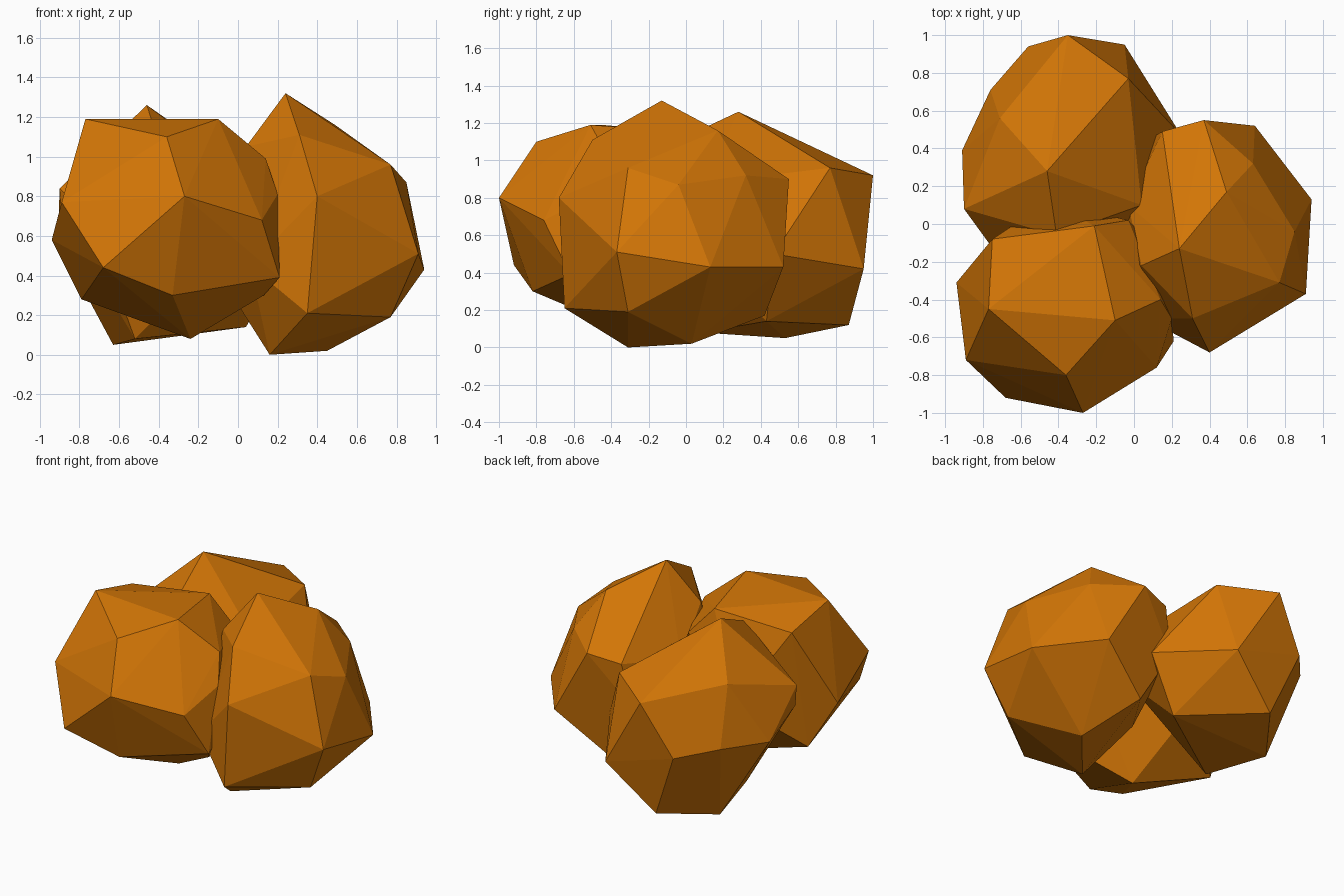
import bpy, bmesh
from mathutils import Vector

ORANGE = bpy.data.materials.new("burnt orange")
ORANGE.diffuse_color = (0.65, 0.18, 0.002, 1)


def lump(name, corners):
    """Faceted boulder: a convex skin stretched over its main corners."""
    bm = bmesh.new()
    for c in corners:
        bm.verts.new(Vector(c))
    res = bmesh.ops.convex_hull(bm, input=bm.verts)
    inner = [g for g in res["geom_interior"] if isinstance(g, bmesh.types.BMVert)]
    bmesh.ops.delete(bm, geom=inner, context='VERTS')
    # merge nearly flat neighbours into larger facets
    bmesh.ops.dissolve_limit(bm, angle_limit=0.05, verts=bm.verts, edges=bm.edges)
    bmesh.ops.recalc_face_normals(bm, faces=bm.faces)
    me = bpy.data.meshes.new(name)
    bm.to_mesh(me)
    bm.free()
    me.materials.append(ORANGE)
    ob = bpy.data.objects.new(name, me)
    bpy.context.collection.objects.link(ob)
    return ob


# front left lump
lump("front_lump", [
    (-.77, -.45, 1.19), (-.10, -.51, 1.19), (-.36, -.80, 1.10),
    (-.27, -1.0, .80), (.12, -.76, .68), (.14, -.40, .99),
    (.20, -.50, .81), (.21, -.62, .39), (.13, -.50, .30),
    (-.33, -.82, .30), (-.68, -.92, .44), (-.89, -.72, .77),
    (-.94, -.31, .58), (-.79, -.20, .28), (-.24, -.30, .08),
    (-.75, -.08, 1.10), (-.21, -.01, 1.15), (-.03, .02, .95),
    (-.45, .12, .60), (.17, -.20, .60),
])

# back left lump
lump("back_lump", [
    (-.46, .28, 1.26), (-.41, -.06, 1.10), (-.71, .56, .98),
    (-.35, 1.0, .92), (-.03, .77, .96), (-.05, .95, .42),
    (-.38, .87, .12), (-.63, .53, .05), (.04, .43, .14),
    (-.91, .39, .57), (-.90, .08, .84), (-.89, .08, .70),
    (-.76, .71, .60), (-.56, .94, .57), (.25, .47, .50),
    (.04, .10, .88), (-.74, -.14, .68), (-.52, .08, .08),
    (0, -.05, .60),
])

# right lump
lump("right_lump", [
    (.24, -.13, 1.32), (.31, -.50, 1.11), (.40, -.68, .80),
    (.91, -.37, .51), (.94, .13, .43), (.85, -.04, .87),
    (.77, -.31, .96), (.49, .17, 1.16), (.63, .32, .92),
    (.37, .55, .90), (.64, .52, .43), (.35, -.65, .21),
    (.77, -.31, .19), (.16, -.31, 0), (.45, .03, .02),
    (.04, -.22, 1.05), (.15, .49, .86), (-.03, .10, .80),
    (.30, .42, .17), (.06, -.50, .45), (-.03, -.05, .30),
    (-.04, -.20, .70), (.08, .45, .55),
])
